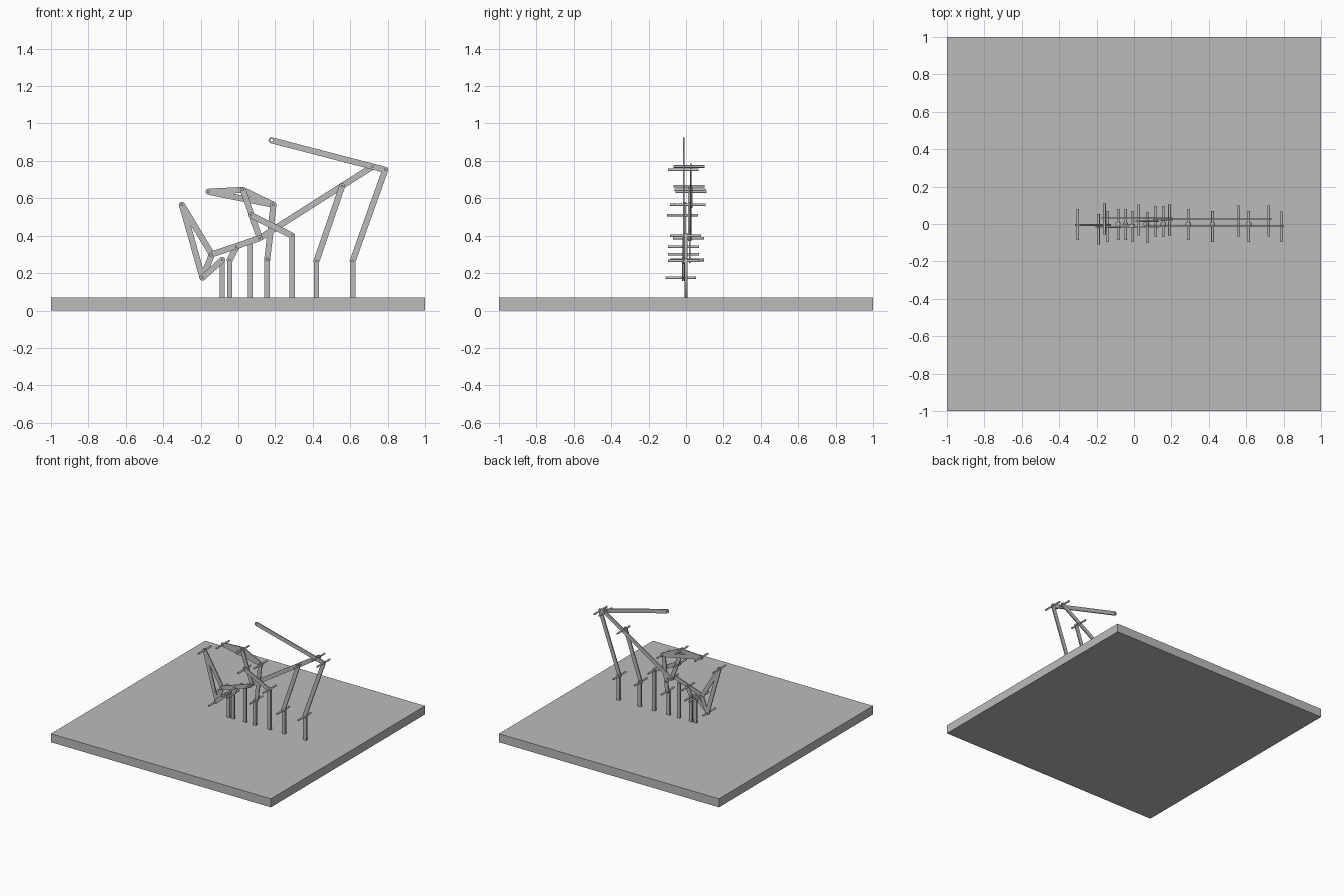
import bpy
import math
from mathutils import Matrix, Vector

cube = bpy.data.objects.get("Cube")
if cube:
    bpy.data.objects.remove(cube, do_unlink=True)

grey = bpy.data.materials.new("plain grey")
grey.use_nodes = True
grey.diffuse_color = (0.5, 0.5, 0.5, 1)
grey.node_tree.nodes["Principled BSDF"].inputs["Base Color"].default_value = (0.5, 0.5, 0.5, 1)

LINK_R, PIN_R, THICK, PIN_LEN = 0.016, 0.007, 0.009, 0.165
BASE_TOP = 0.07

# Joints of the mechanism: x, z, and the middle of the pin in y
joints = {
    "claw_tip": (-0.30, 0.565, 0.0),
    "claw_low": (-0.19, 0.175, -0.025),
    "claw_elbow": (-0.14, 0.30, -0.01),
    "post_a": (-0.085, 0.27, 0.0),
    "post_b": (-0.045, 0.27, 0.0),
    "lever_mid": (-0.01, 0.34, -0.01),
    "hub": (0.117, 0.387, 0.017),
    "post_c": (0.157, 0.27, 0.017),
    "post_d": (0.29, 0.40, 0.0),
    "post_e": (0.42, 0.265, -0.01),
    "post_f": (0.613, 0.265, -0.01),
    "beam_mid": (0.557, 0.665, 0.02),
    "beam_end": (0.72, 0.77, 0.02),
    "arm_end": (0.787, 0.752, -0.012),
    "arm_tip": (0.18, 0.91, -0.012),
    "riser_mid": (0.07, 0.51, -0.015),
    "riser_top": (0.025, 0.645, 0.025),
    "beak_tip": (-0.158, 0.635, 0.03),
    "beak_back": (0.19, 0.565, 0.025),
}

# Links: ends, and the layer in y
links = [
    ("claw_tip", "claw_low", -0.005),
    ("claw_tip", "claw_elbow", -0.005),
    ("claw_low", "claw_elbow", -0.005),
    ("claw_low", "post_a", -0.017),
    ("claw_elbow", "hub", -0.015),
    ("post_b", "lever_mid", -0.005),
    ("hub", "riser_top", 0.015),
    ("riser_mid", "post_d", -0.012),
    ("beak_tip", "riser_top", 0.03),
    ("beak_tip", "beak_back", 0.03),
    ("riser_top", "beak_back", 0.03),
    ("beak_back", "post_c", 0.02),
    ("hub", "beam_end", 0.025),
    ("beam_mid", "post_e", -0.012),
    ("arm_end", "post_f", -0.012),
    ("arm_tip", "arm_end", -0.012),
]


def arc(cx, cy, r, start, end, n):
    return [(cx + r * math.cos(start + (end - start) * i / n),
             cy + r * math.sin(start + (end - start) * i / n)) for i in range(n + 1)]


def plate(name, loops, thick, matrix):
    """Extruded flat outline; inner loops become holes."""
    curve = bpy.data.curves.new(name, 'CURVE')
    curve.dimensions = '2D'
    curve.fill_mode = 'BOTH'
    curve.extrude = thick / 2
    for loop in loops:
        spline = curve.splines.new('POLY')
        spline.points.add(len(loop) - 1)
        for point, (x, y) in zip(spline.points, loop):
            point.co = (x, y, 0, 1)
        spline.use_cyclic_u = True
    temp = bpy.data.objects.new(name + "_outline", curve)
    bpy.context.collection.objects.link(temp)
    bpy.context.view_layer.update()
    graph = bpy.context.evaluated_depsgraph_get()
    mesh = bpy.data.meshes.new_from_object(temp.evaluated_get(graph))
    bpy.data.objects.remove(temp, do_unlink=True)
    mesh.materials.clear()
    mesh.materials.append(grey)
    obj = bpy.data.objects.new(name, mesh)
    bpy.context.collection.objects.link(obj)
    obj.matrix_world = matrix
    return obj


def upright(x, y, z, angle=0.0):
    """Stand a flat outline up in the x-z plane, turned by angle."""
    return (Matrix.Translation((x, y, z)) @ Matrix.Rotation(math.pi / 2, 4, 'X')
            @ Matrix.Rotation(angle, 4, 'Z'))


def hole(x, y):
    return arc(x, y, PIN_R, 0, math.tau * 15 / 16, 15)


def box(name, centre, size):
    bpy.ops.mesh.primitive_cube_add(size=1, location=centre)
    obj = bpy.context.object
    obj.name = name
    obj.scale = size
    obj.data.materials.append(grey)


# Base slab
box("base", (0, 0, BASE_TOP / 2), (2, 2, BASE_TOP))

# Round-ended links with a pin hole at each end
half = math.pi / 2
for a, b, y in links:
    ax, az, _ = joints[a]
    bx, bz, _ = joints[b]
    span = Vector((bx - ax, bz - az))
    length = span.length
    outline = (arc(0, 0, LINK_R, half, 3 * half, 8)
               + arc(length, 0, LINK_R, -half, half, 8))
    plate(f"link_{a}_to_{b}", [outline, hole(0, 0), hole(length, 0)], THICK,
          upright(ax, y, az, math.atan2(span.y, span.x)))

# Ground posts with rounded tops
for key, (x, z, _) in joints.items():
    if key.startswith("post"):
        foot = BASE_TOP - z - 0.005
        outline = arc(0, 0, 0.014, 0, math.pi, 8) + [(-0.014, foot), (0.014, foot)]
        plate(key, [outline], 0.016, upright(x, -0.001, z))
box("lever_post", (0.065, -0.001, 0.21), (0.028, 0.016, 0.29))

# Pins through every joint except the open hole at the arm tip
for key, (x, z, y) in joints.items():
    if key != "arm_tip":
        bpy.ops.mesh.primitive_cylinder_add(vertices=16, radius=PIN_R, depth=PIN_LEN,
                                            location=(x, y - 0.003, z), rotation=(half, 0, 0))
        pin = bpy.context.object
        pin.name = "pin_" + key
        pin.data.materials.append(grey)
        bpy.ops.object.shade_smooth_by_angle(angle=math.radians(40))
